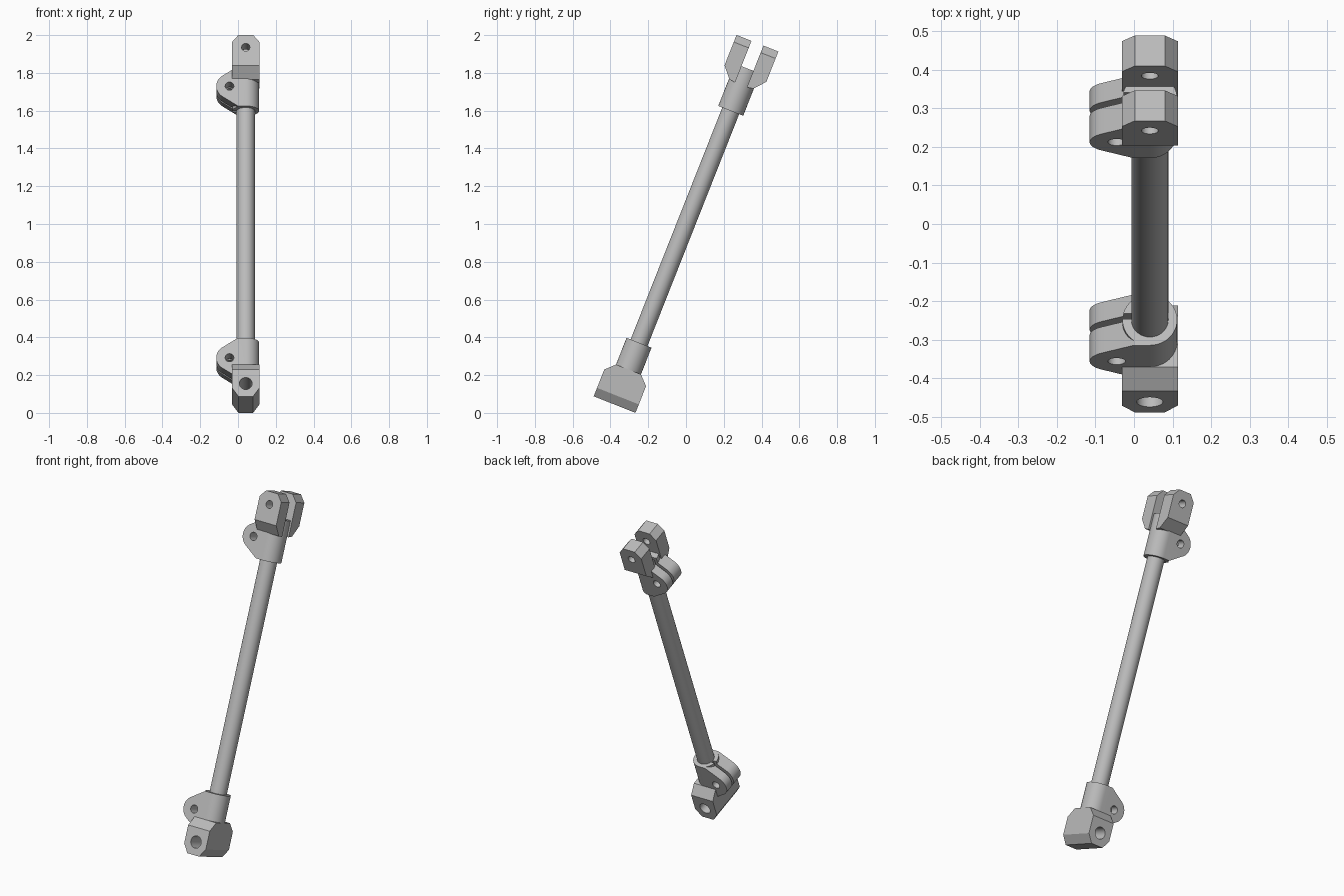
import bpy, bmesh, math
from mathutils import Matrix, Vector

cube = bpy.data.objects.get("Cube")
if cube:
    bpy.data.objects.remove(cube, do_unlink=True)

# Local frame: z runs along the rod, y across the fork, x across the lugs
PLACE = Matrix.Translation((0.041, -0.378, 0.044)) @ Matrix.Rotation(math.radians(-21.57), 4, 'X')
LENGTH = 2.057
HALF_W = 0.0725      # half width of the end fittings
HALF_D = 0.119       # half depth of the end fittings
COLLAR = 0.071       # collar radius

grey = bpy.data.materials.new("light_grey")
grey.use_nodes = True
GREY = (0.5, 0.5, 0.5, 1)
grey.diffuse_color = GREY
grey.node_tree.nodes["Principled BSDF"].inputs["Base Color"].default_value = GREY


def add_object(name, bm):
    bmesh.ops.recalc_face_normals(bm, faces=bm.faces)
    mesh = bpy.data.meshes.new(name)
    bm.to_mesh(mesh)
    bm.free()
    mesh.materials.append(grey)
    obj = bpy.data.objects.new(name, mesh)
    bpy.context.collection.objects.link(obj)
    obj.matrix_world = PLACE
    return obj


def prism(name, outline, low, high, axis='Y'):
    """Extrude an outline drawn as (across, along) pairs over the given axis."""
    bm = bmesh.new()
    if axis == 'Y':
        verts = [bm.verts.new((a, low, u)) for a, u in outline]
        step = Vector((0, high - low, 0))
    else:
        verts = [bm.verts.new((low, a, u)) for a, u in outline]
        step = Vector((high - low, 0, 0))
    face = bm.faces.new(verts)
    new = bmesh.ops.extrude_face_region(bm, geom=[face])["geom"]
    bmesh.ops.translate(bm, vec=step, verts=[v for v in new if isinstance(v, bmesh.types.BMVert)])
    return add_object(name, bm)


def rod(name, radius, low, high, sides=48):
    """Cylinder along the rod axis."""
    bm = bmesh.new()
    bmesh.ops.create_cone(bm, cap_ends=True, segments=sides, radius1=radius, radius2=radius,
                          depth=high - low, matrix=Matrix.Translation((0, 0, (low + high) / 2)))
    return add_object(name, bm)


def circle(x, u, radius, sides=32):
    return [(x + radius * math.cos(i * math.tau / sides),
             u + radius * math.sin(i * math.tau / sides)) for i in range(sides)]


def combine(obj, tool, operation):
    """Apply a boolean and remove the helper."""
    tool.hide_render = True
    mod = obj.modifiers.new("cut", 'BOOLEAN')
    mod.operation, mod.object, mod.solver = operation, tool, 'EXACT'
    select(obj)
    bpy.ops.object.modifier_apply(modifier=mod.name)
    bpy.data.objects.remove(tool, do_unlink=True)


def select(obj):
    bpy.ops.object.select_all(action='DESELECT')
    obj.select_set(True)
    bpy.context.view_layer.objects.active = obj
    bpy.context.view_layer.update()


def drill(obj, x, u, radius):
    combine(obj, prism("drill", circle(x, u, radius), -0.3, 0.3), 'DIFFERENCE')


def clamp(name, low, high, body_top):
    """Collar with a split, rounded lug on one side."""
    mid, half = (low + high) / 2, (high - low) / 2
    lug_x, lug_r = -0.086, 0.07
    arc = [(lug_x + lug_r * math.cos(math.radians(a)), mid + lug_r * math.sin(math.radians(a)))
           for a in range(123, 238, 6)]
    outline = [(0, low), (0, high), (-0.041, high)] + arc + [(-0.041, low)]
    obj = prism(name, outline, -COLLAR, COLLAR)
    combine(obj, rod("collar", COLLAR, low, body_top), 'UNION')
    slot = [(-0.3, low - 0.1), (-0.02, low - 0.1), (-0.02, body_top + 0.1), (-0.3, body_top + 0.1)]
    combine(obj, prism("slot", slot, 0.002, 0.017), 'DIFFERENCE')
    drill(obj, lug_x, mid, 0.023)
    return obj


# Central tube
parts = [rod("tube", 0.048, 0.15, 1.89)]

# Collars with lugs
parts.append(clamp("lower_clamp", 0.126, 0.352, 0.352))
parts.append(clamp("upper_clamp", 1.672, 1.898, 1.913))

# Lower eye block: chamfered shoulders, bevelled foot, one through hole
block_side = [(-HALF_D, 0), (HALF_D, 0), (HALF_D, 0.152), (COLLAR, 0.2), (-COLLAR, 0.2), (-HALF_D, 0.152)]
block_front = [(-0.039, 0), (0.039, 0), (HALF_W, 0.048), (HALF_W, 0.3), (-HALF_W, 0.3), (-HALF_W, 0.048)]
block = prism("lower_eye_block", block_side, -0.2, 0.2, 'X')
combine(block, prism("trim", block_front, -0.3, 0.3), 'INTERSECT')
drill(block, 0, 0.073, 0.034)
parts.append(block)

# Upper fork: two mirrored prongs with bevelled tips
prong_front = [(-HALF_W, 1.7), (HALF_W, 1.7), (HALF_W, LENGTH - 0.04), (0.039, LENGTH),
               (-0.039, LENGTH), (-HALF_W, LENGTH - 0.04)]
for side, name in ((-1, "front_prong"), (1, "back_prong")):
    profile = [(0.034, LENGTH), (HALF_D, LENGTH), (HALF_D, 1.884), (0.068, 1.825), (0.034, 1.82)]
    prong = prism(name, [(side * v, u) for v, u in profile], -0.2, 0.2, 'X')
    combine(prong, prism("trim", prong_front, -0.3, 0.3), 'INTERSECT')
    drill(prong, 0, 1.987, 0.022)
    parts.append(prong)

# Smooth the round surfaces, keep the edges crisp
for obj in parts:
    select(obj)
    bpy.ops.object.shade_smooth_by_angle(angle=math.radians(25))
